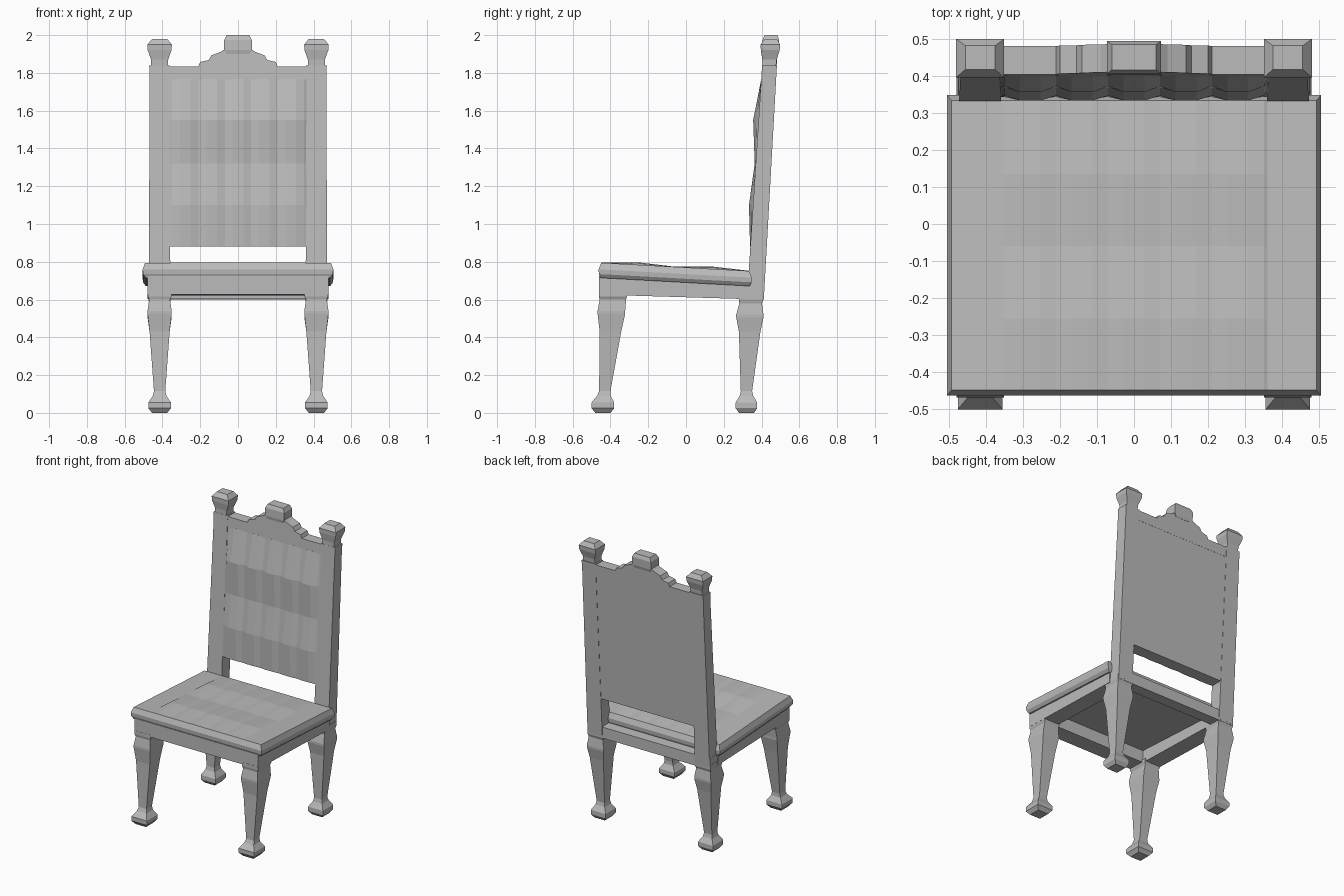
import bpy, bmesh

if "Cube" in bpy.data.objects:
    bpy.data.objects.remove(bpy.data.objects["Cube"])

grey = bpy.data.materials.new("warm grey wood")
grey.diffuse_color = (0.5, 0.5, 0.5, 1)
grey.use_nodes = True
grey.node_tree.nodes["Principled BSDF"].inputs["Base Color"].default_value = grey.diffuse_color


def finish(name, bm):
    bmesh.ops.recalc_face_normals(bm, faces=bm.faces)
    me = bpy.data.meshes.new(name)
    bm.to_mesh(me)
    bm.free()
    me.materials.append(grey)
    ob = bpy.data.objects.new(name, me)
    bpy.context.collection.objects.link(ob)
    return ob


def loft(name, cx, rings):
    """Stack of rectangles (z, centre y, half x, half y)."""
    bm = bmesh.new()
    loops = [[bm.verts.new((cx + sx * hx, cy + sy * hy, z))
              for sx, sy in ((-1, -1), (1, -1), (1, 1), (-1, 1))]
             for z, cy, hx, hy in rings]
    for a, b in zip(loops, loops[1:]):
        for i in range(4):
            bm.faces.new((a[i], a[(i + 1) % 4], b[(i + 1) % 4], b[i]))
    bm.faces.new(loops[0])
    bm.faces.new(loops[-1])
    return finish(name, bm)


def slab(name, xs, vs, layers):
    """Closed cushion: first layer is the face, last the back, others shape the rim."""
    bm = bmesh.new()
    n, m = len(xs), len(vs)
    rim = ([(i, 0) for i in range(n)] + [(n - 1, j) for j in range(1, m)]
           + [(i, m - 1) for i in range(n - 2, -1, -1)] + [(0, j) for j in range(m - 2, 0, -1)])
    grids = [{(i, j): bm.verts.new(f(xs[i], vs[j])) for i in range(n) for j in range(m)
              if k in (0, len(layers) - 1) or (i, j) in rim} for k, f in enumerate(layers)]
    for g in (grids[0], grids[-1]):
        for i in range(n - 1):
            for j in range(m - 1):
                bm.faces.new((g[i, j], g[i + 1, j], g[i + 1, j + 1], g[i, j + 1]))
    for a, b in zip(grids, grids[1:]):
        for p, q in zip(rim, rim[1:] + rim[:1]):
            bm.faces.new((a[p], a[q], b[q], b[p]))
    return finish(name, bm)


def prism(name, outline, front, back):
    """Polygon of (x, z) between a leaning front and back plane."""
    bm = bmesh.new()
    f = [bm.verts.new((x, front(z), z)) for x, z in outline]
    b = [bm.verts.new((x, back(z), z)) for x, z in outline]
    bm.faces.new(f)
    bm.faces.new(b)
    for i in range(len(f)):
        k = (i + 1) % len(f)
        bm.faces.new((f[i], f[k], b[k], b[i]))
    return finish(name, bm)


def post_front(z):
    return 0.327 + 0.065 * (z - 0.67)


def post_back(z):
    return 0.413 + 0.056 * (z - 0.62)


# Legs, back posts and finials
for side, s in (("left", -1), ("right", 1)):
    x = s * 0.415
    loft(side + "_front_leg", x, [
        (0, -.44, .04, .04), (.025, -.44, .06, .06), (.055, -.44, .06, .06),
        (.09, -.435, .036, .036), (.115, -.43, .03, .03), (.43, -.40, .053, .057),
        (.525, -.395, .064, .073), (.54, -.395, .064, .073),
        (.60, -.387, .055, .07), (.615, -.387, .062, .074), (.64, -.387, .062, .074)])
    loft(side + "_rear_leg", x, [
        (0, .32, .04, .04), (.025, .32, .057, .057), (.055, .32, .057, .057),
        (.09, .32, .036, .036), (.115, .32, .03, .03), (.43, .337, .053, .057),
        (.505, .338, .064, .072), (.52, .338, .064, .072),
        (.58, .342, .055, .06), (.60, .345, .06, .065), (.63, .345, .06, .065)])

    def ring(z, h):
        a, b = post_front(z), post_back(z)
        return (z, (a + b) / 2, h, (b - a) / 2)
    loft(side + "_back_post", x, [ring(.61, .057), ring(1.77, .053), ring(1.84, .055)])
    loft(side + "_finial", x, [
        (1.83, .440, .045, .036), (1.87, .442, .045, .038), (1.92, .446, .063, .05),
        (1.95, .447, .065, .052), (1.98, .449, .04, .032)])


# Seat frame rails, sloping down to the rear
def rail(name, x0, x1, y0, y1):
    def low(y):
        return 0.626 - 0.03 * (y + .46)

    def high(y):
        return 0.725 - 0.055 * (y + .46)
    slab(name, [x0, x1], [y0, y1], [lambda x, y: (x, y, high(y)), lambda x, y: (x, y, low(y))])


rail("front_rail", -.478, .478, -.46, -.34)
rail("rear_rail", -.473, .473, .33, .412)
rail("left_rail", -.478, -.36, -.34, .33)
rail("right_rail", .36, .478, -.34, .33)

# Quilted columns shared by the seat and backrest
edge = 0.35
cols = sorted({round(-edge + 0.14 * (k + t), 4) for k in range(5) for t in (0, .3, .7, 1)})


def puff(x):
    if abs(x) > edge + 0.001:
        return 0
    t = (x + edge) / 0.14 % 1
    return 1 if 0.2 < t < 0.8 else 0.55


# Seat cushion
rows = {-.445: .001, -.255: .013, -.06: .001, .135: .013, .33: .001}


def sy(x, y, grow):
    return y + (grow if y > 0.3 else -grow if y < -.44 else 0)


def seat_layer(half, grow, z0, bump):
    def f(x, y):
        xx = (half if x > 0 else -half) if abs(x) > .4 else x
        return (xx, sy(x, y, grow), z0 - 0.056 * (y + .45) + bump * rows[y] * puff(x))
    return f


slab("seat_cushion", [-.49, -.36] + cols + [.36, .49], list(rows),
     [seat_layer(.492, .003, .795, 1), seat_layer(.505, .018, .76, 0),
      seat_layer(.503, .016, .735, 0), seat_layer(.488, .008, .715, 0)])

# Backrest panel with zigzag padding
back_rows = {.88: 0, 1.10: .02, 1.32: .004, 1.55: .027, 1.77: -.002}
slab("backrest_panel", [-.365] + cols + [.365], list(back_rows),
     [lambda x, z: (x, post_front(z) + .002 - back_rows[z] * puff(x)
                    - (.008 * (puff(x) - .55) if puff(x) else 0), z),
      lambda x, z: (x, post_back(z) - .002, z)])

# Crest rail with stepped outline and centre cap
half = [(.365, 1.765), (.365, 1.835), (.21, 1.835), (.20, 1.858), (.155, 1.868),
        (.14, 1.893), (.09, 1.912), (.065, 1.93)]
prism("crest_rail", half + [(-x, z) for x, z in reversed(half)],
      lambda z: post_front(z) + .001, lambda z: post_back(z) - .001)
loft("crest_cap", 0, [(1.90, .446, .06, .039), (1.92, .447, .073, .044), (1.975, .449, .073, .044),
                      (2.0, .45, .06, .034)])
